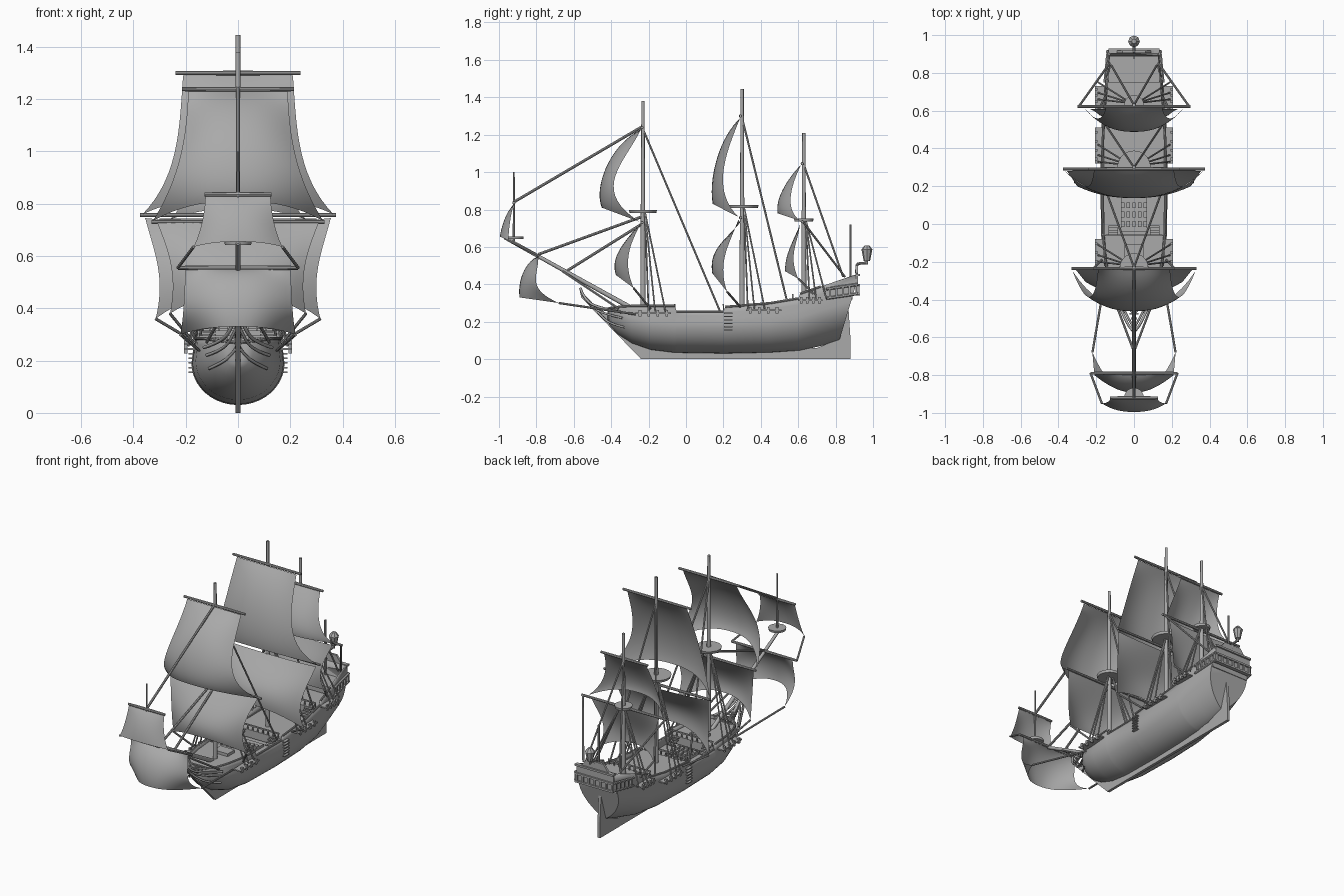
import bpy, bmesh, math
from mathutils import Vector

cube = bpy.data.objects.get("Cube")
if cube:
    bpy.data.objects.remove(cube)

GREY = (0.4, 0.4, 0.4, 1)
mat = bpy.data.materials.new("plain_grey")
mat.use_nodes = True
mat.diffuse_color = GREY
mat.node_tree.nodes["Principled BSDF"].inputs["Base Color"].default_value = GREY


def finish(name, bm, smooth=True):
    bmesh.ops.recalc_face_normals(bm, faces=bm.faces)
    me = bpy.data.meshes.new(name)
    bm.to_mesh(me)
    bm.free()
    ob = bpy.data.objects.new(name, me)
    bpy.context.collection.objects.link(ob)
    me.materials.append(mat)
    if smooth:
        bpy.ops.object.select_all(action='DESELECT')
        ob.select_set(True)
        bpy.context.view_layer.objects.active = ob
        bpy.ops.object.shade_smooth_by_angle(angle=math.radians(35))
    return ob


def flip(p):
    return (-p[0], p[1], p[2])


def tubes(name, pairs, r, mirror=False, taper=1.0, sides=8):
    """Round bars between pairs of points."""
    bm = bmesh.new()
    if mirror:
        pairs = pairs + [(flip(a), flip(b)) for a, b in pairs]
    for a, b in pairs:
        a, b = Vector(a), Vector(b)
        d = b - a
        m = d.to_track_quat('Z', 'Y').to_matrix().to_4x4()
        m.translation = (a + b) / 2
        bmesh.ops.create_cone(bm, cap_ends=True, segments=sides, radius1=r,
                              radius2=r * taper, depth=d.length, matrix=m)
    finish(name, bm)


def boxes(name, items, mirror=False):
    """Boxes from (centre, size) pairs."""
    bm = bmesh.new()
    if mirror:
        items = items + [(flip(c), s) for c, s in items]
    for c, s in items:
        vs = bmesh.ops.create_cube(bm, size=1)["verts"]
        for v in vs:
            v.co = Vector([c[i] + v.co[i] * s[i] for i in range(3)])
    finish(name, bm, False)


def plate(name, pts, axis, at, thick):
    """Flat outline given thickness along x (axis 0) or y (axis 1)."""
    bm = bmesh.new()
    vs = [bm.verts.new((at, a, b) if axis == 0 else (a, at, b)) for a, b in pts]
    bm.faces.new(vs)
    mod = finish(name, bm, False).modifiers.new("thickness", 'SOLIDIFY')
    mod.thickness, mod.offset = thick, 0


def rails(name, path, r):
    """Bent bars through points on both sides."""
    cu = bpy.data.curves.new(name, 'CURVE')
    cu.dimensions, cu.bevel_depth, cu.bevel_resolution = '3D', r, 1
    for side in (1, -1):
        sp = cu.splines.new('NURBS')
        sp.points.add(len(path) - 1)
        sp.order_u, sp.use_endpoint_u = 3, True
        for p, (x, y, z) in zip(sp.points, path):
            p.co = (side * x, y, z, 1)
    cu.materials.append(mat)
    bpy.context.collection.objects.link(bpy.data.objects.new(name, cu))


# Hull stations: y, half width, keel height, widest height, rail height
STATIONS = [(-.42, .012, .20, .25, .27), (-.40, .06, .17, .25, .275),
            (-.36, .105, .13, .24, .28), (-.29, .14, .085, .22, .285),
            (-.19, .162, .05, .2, .285), (-.06, .174, .034, .19, .285),
            (-.05, .174, .034, .19, .255), (.2, .178, .03, .19, .255),
            (.21, .178, .03, .19, .28), (.45, .176, .035, .2, .3),
            (.6, .168, .045, .22, .325), (.61, .167, .046, .222, .35),
            (.72, .156, .07, .26, .388), (.82, .138, .1, .31, .45)]


def at_y(y, k):
    for a, b in zip(STATIONS, STATIONS[1:]):
        if a[0] <= y <= b[0]:
            return a[k] + (b[k] - a[k]) * (y - a[0]) / (b[0] - a[0])
    return STATIONS[-1][k]


def build_hull():
    bm = bmesh.new()
    rings = []
    for y, w, zb, zw, zt in STATIONS:
        fine = 1 + max(0, (y - .5) / .32) ** 1.5 * .7  # hollow run toward the stern
        half = [(w * math.sin(t * math.pi / 20) ** fine, zw - (zw - zb) * math.cos(t * math.pi / 20))
                for t in range(11)]
        half += [(w * (1 - .06 * t / 3), zw + (zt - zw) * t / 3) for t in (1, 2, 3)]
        full = [(-x, z) for x, z in reversed(half[1:])] + half
        rake = .09 if y > .8 else 0
        rings.append([bm.verts.new((x, y + rake * min(1, max(0, (z - .1) / .3)), z))
                      for x, z in full])
    for a, b in zip(rings, rings[1:]):
        for i in range(len(a) - 1):
            bm.faces.new((a[i], a[i + 1], b[i + 1], b[i]))
    bm.faces.new(rings[-1])
    mod = finish("hull", bm).modifiers.new("planking", 'SOLIDIFY')
    mod.thickness = .008


build_hull()


# Decks, stepped, following the hull width
def deck(name, y0, y1, z):
    bm = bmesh.new()
    ys = [y0 + (y1 - y0) * i / 8 for i in range(9)]
    right = [bm.verts.new((at_y(y, 1) * .93, y, z)) for y in ys]
    left = [bm.verts.new((-at_y(y, 1) * .93, y, z)) for y in reversed(ys)]
    f = bm.faces.new(right + left)
    for v in bmesh.ops.extrude_face_region(bm, geom=[f])["geom"]:
        if isinstance(v, bmesh.types.BMVert):
            v.co.z -= .05
    finish(name, bm, False)


for d in [("forecastle_deck", -.38, -.06, .262), ("waist_deck", -.08, .22, .205),
          ("quarter_deck", .2, .58, .262), ("poop_deck", .56, .77, .315),
          ("stern_deck", .75, .89, .37)]:
    deck(*d)

# Keel, stem and rudder
plate("keel", [(-.57, .375), (-.56, .33), (-.24, 0), (.88, 0), (.88, .1), (.865, .33),
               (.8, .33), (.8, .1), (.7, .06), (-.1, .04), (-.3, .12), (-.42, .24), (-.5, .3)],
      0, 0, .018)

# Beakhead rails and grating
rails("upper_beak_rail", [(.006, -.565, .38), (.03, -.54, .31), (.07, -.45, .27), (.13, -.34, .25)], .007)
rails("middle_beak_rail", [(.006, -.54, .33), (.03, -.5, .27), (.075, -.41, .235), (.12, -.34, .22)], .006)
rails("lower_beak_rail", [(.006, -.47, .25), (.03, -.44, .215), (.075, -.39, .185), (.11, -.33, .17)], .006)
boxes("beak_grating", [((0, -.5 + i * .025, .285 - i * .004), (.03 + i * .02, .01, .008)) for i in range(6)])

# Rail caps along the sides
for nm, y0, y1 in [("fore_rail_cap", 0, 6), ("waist_rail_cap", 6, 8), ("aft_rail_cap", 8, 11), ("poop_rail_cap", 11, 13)]:
    tubes(nm, [((a[1] * .94, a[0], a[4]), (b[1] * .94, b[0], b[4]))
               for a, b in zip(STATIONS[y0:y1], STATIONS[y0 + 1:y1])], .006, True)

# Channels with deadeyes, and boarding steps
CHANNELS = [(-.27, -.08, .245), (.32, .51, .262), (.6, .73, .315)]
boxes("channels", [((.182, (a + b) / 2, z), (.05, b - a, .008)) for a, b, z in CHANNELS], True)
boxes("deadeyes", [((.2, a + (b - a) * (i + .5) / 4, z), (.012, .014, .035))
                   for a, b, z in CHANNELS for i in range(4)], True)
boxes("boarding_steps", [((.18, .227, .155 + i * .018), (.018, .045, .006)) for i in range(6)], True)

# Deck fittings
boxes("hatches", [((0, .06, .21), (.14, .2, .02)), ((0, -.14, .27), (.1, .07, .02))])
boxes("hatch_grating", [((x * .03, .1 - r * .05, .225), (.018, .03, .012))
                        for x in (-2, -1, 0, 1, 2) for r in (0, 1, 2)])
boxes("deck_ladders", [((.11, y + s * i * .012, z - i * .012), (.05, .014, .006))
                       for y, z, s in ((.195, .258, -1), (-.05, .258, 1), (.55, .31, -1)) for i in range(4)], True)
BARRIERS = [(-.06, .262), (.2, .262), (.57, .315)]
boxes("deck_barriers", [((0, y, z + .03), (.3, .008, .008)) for y, z in BARRIERS]
      + [((i * .036, y, z + .015), (.007, .007, .03)) for y, z in BARRIERS for i in range(-4, 5)])

# Stern board, mouldings and galleries
plate("stern_board", [(-.13, .34), (.13, .34), (.13, .45), (.09, .46), (.06, .5), (-.06, .5),
                      (-.09, .46), (-.13, .45)], 1, .912, .014)
boxes("stern_mouldings", [((0, .918, z), (.27, .024, .012)) for z in (.345, .395, .45)]
      + [((i * .042, .918, .37), (.012, .02, .04)) for i in range(-3, 4)])
tubes("side_galleries", [((.155, .75, z - .025), (.138, .92, z)) for z in (.35, .4)], .008, True, sides=6)
boxes("gallery_posts", [((.151 - i * .003, .77 + i * .035, .355 + i * .005), (.016, .01, .05))
                        for i in range(5)], True)

# Stern lantern and flagstaff
tubes("lantern_body", [((0, .967, .525), (0, .967, .585))], .017, taper=1.7)
tubes("lantern_cap", [((0, .967, .585), (0, .967, .608))], .031, taper=.4)
tubes("lantern_bracket", [((0, .91, .46), (0, .915, .51)), ((0, .915, .51), (0, .967, .515)),
                          ((0, .967, .505), (0, .967, .53))], .007)
tubes("flagstaff", [((0, .88, .36), (0, .88, .72))], .006)

# Masts, tops and bowsprit
MASTS = [("fore", -.23, .79, 1.38, .075), ("main", .30, .815, 1.445, .088), ("mizzen", .63, .745, 1.21, .052)]
for n, y, zp, zt, r in MASTS:
    tubes(n + "_lower_mast", [((0, y, .2), (0, y, zp + .05))], .014, taper=.85, sides=12)
    tubes(n + "_topmast", [((0, y, zp - .02), (0, y, zt))], .011, taper=.8, sides=12)
    tubes(n + "_top", [((0, y, zp - .008), (0, y, zp + .008))], r * .95, taper=1.06, sides=20)
tubes("bowsprit", [((0, -.25, .25), (0, -.97, .65))], .013, taper=.7, sides=12)
tubes("sprit_mast", [((0, -.92, .63), (0, -.92, 1.0))], .007, taper=.6)
tubes("sprit_top", [((0, -.92, .642), (0, -.92, .656))], .05, taper=1.05, sides=20)

# Yards
YARDS = [("fore", -.235, .73, .33), ("fore_topsail", -.235, 1.238, .215), ("main", .292, .757, .375),
         ("main_topsail", .292, 1.3, .24), ("mizzen", .622, .735, .3), ("mizzen_topsail", .622, 1.045, .165),
         ("sprit", -.79, .555, .23), ("sprit_topsail", -.92, .836, .128)]
for n, y, z, w in YARDS:
    tubes(n + "_yard", [((0, y, z), (w, y, z))], .009, True, taper=.85)


# Sails: four points down the centre (y, z) and four down the edge (x, y, z)
def cubic(p, t):
    out = Vector((0, 0, 0))
    for i in range(4):
        k = 1
        for j in range(4):
            if j != i:
                k *= (3 * t - j) / (i - j)
        out += Vector(p[i]) * k
    return out


def sail(name, centre, edge, n=18):
    bm = bmesh.new()
    rows = []
    for j in range(n + 1):
        c = cubic([(0, y, z) for y, z in centre], j / n)
        e = cubic(edge, j / n)
        row = []
        for i in range(n + 1):
            u = 2 * i / n - 1
            p = e.lerp(c, 1 - abs(u) ** 2.4)
            row.append(bm.verts.new((u * e.x, p.y, p.z)))
        rows.append(row)
    for a, b in zip(rows, rows[1:]):
        for i in range(n):
            bm.faces.new((a[i], a[i + 1], b[i + 1], b[i]))
    finish(name, bm)


sail("fore_topsail", [(-.24, 1.23), (-.385, 1.1), (-.455, .94), (-.45, .81)],
     [(.19, -.24, 1.23), (.205, -.34, 1.06), (.245, -.385, .9), (.325, -.25, .735)])
sail("main_topsail", [(.29, 1.29), (.19, 1.14), (.143, .97), (.143, .83)],
     [(.21, .29, 1.29), (.225, .22, 1.1), (.265, .2, .92), (.365, .28, .76)])
sail("mizzen_topsail", [(.615, 1.04), (.543, .95), (.498, .86), (.49, .78)],
     [(.15, .615, 1.04), (.165, .575, .94), (.2, .56, .83), (.26, .61, .74)])
sail("fore_course", [(-.24, .73), (-.325, .63), (-.375, .54), (-.375, .45)],
     [(.31, -.24, .73), (.27, -.29, .62), (.25, -.31, .51), (.26, -.28, .38)])
sail("main_course", [(.29, .73), (.205, .64), (.15, .56), (.14, .46)],
     [(.355, .28, .745), (.32, .23, .62), (.3, .2, .5), (.315, .22, .36)])
sail("mizzen_course", [(.61, .72), (.57, .63), (.54, .55), (.53, .47)],
     [(.24, .61, .725), (.2, .59, .63), (.18, .575, .54), (.19, .6, .43)])
sail("spritsail", [(-.79, .55), (-.85, .5), (-.885, .42), (-.89, .33)],
     [(.2, -.79, .55), (.205, -.8, .46), (.21, -.79, .38), (.22, -.68, .3)])
sail("sprit_topsail", [(-.92, .83), (-.955, .78), (-.98, .72), (-.995, .655)],
     [(.125, -.92, .83), (.13, -.935, .77), (.145, -.945, .7), (.17, -.95, .635)])

# Rigging
tubes("stays", [((0, -.24, 1.24), (0, -.92, .84)), ((0, -.24, .76), (0, -.79, .56)),
                ((0, -.24, .72), (0, -.64, .47))], .0075)
tubes("backstays", [((0, -.23, 1.23), (.15, .18, .26)), ((0, .3, 1.29), (.16, .54, .31)),
                    ((0, .63, 1.04), (.12, .84, .44))], .0055, True)
tubes("sheets", [((.26, -.28, .38), (.17, -.19, .27)), ((.315, .22, .36), (.18, .29, .28)),
                 ((.19, .6, .43), (.15, .68, .35)), ((.22, -.68, .3), (.15, -.27, .24)),
                 ((.17, -.95, .635), (.23, -.79, .555)), ((.29, .625, .735), (.13, .85, .44)),
                 ((.006, -.66, .47), (.12, -.36, .27))], .006, True)
tubes("shrouds", [((.015, y + .01, zp), (.19, y + dy, z + .01))
                  for (n, y, zp, zt, r), (a, b, z) in zip(MASTS, CHANNELS) for dy in (.03, .065, .12)],
      .0045, True)
